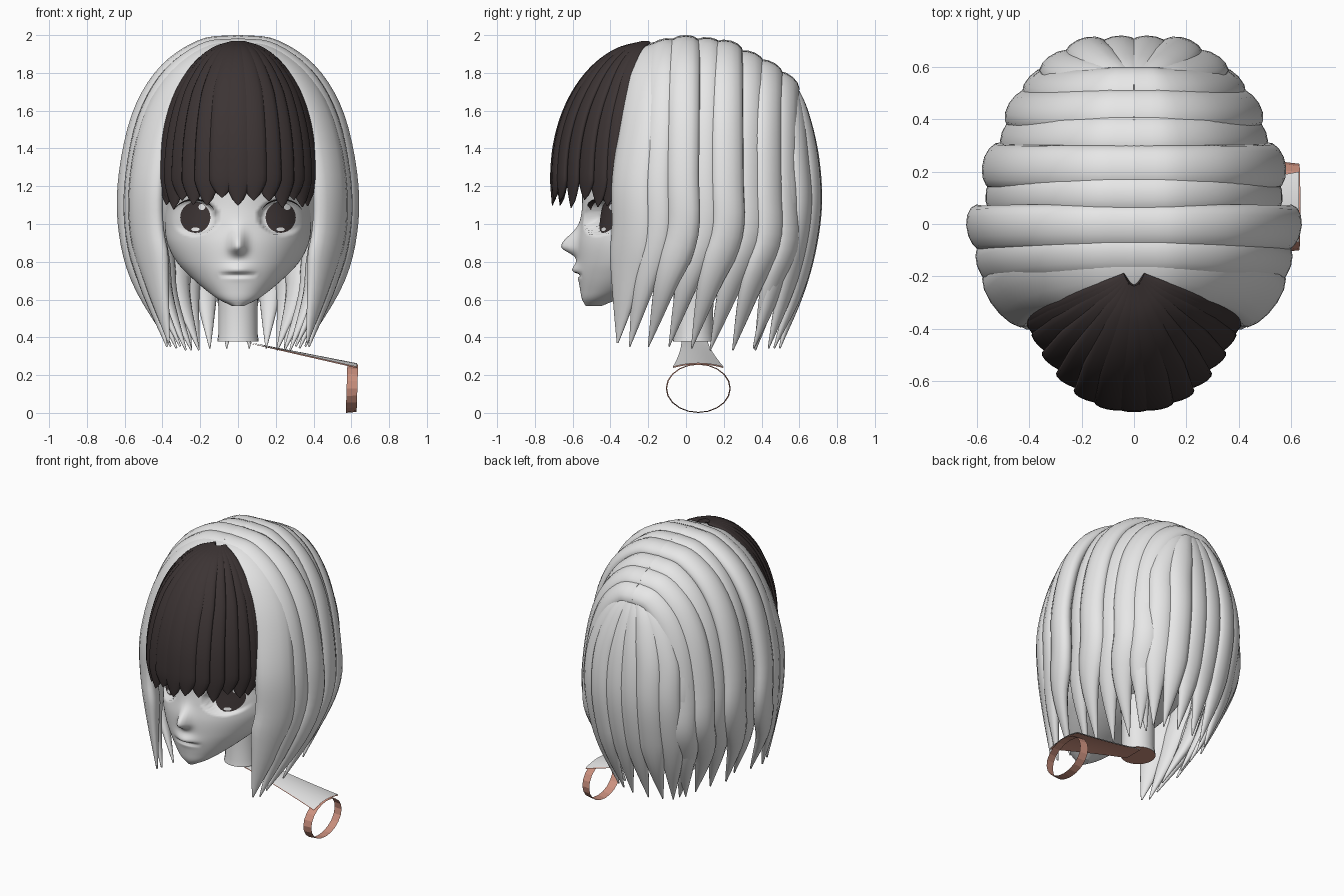
import bpy, math
from mathutils import Vector as V

if "Cube" in bpy.data.objects:
    bpy.data.objects.remove(bpy.data.objects["Cube"])


def material(name, rgb):
    m = bpy.data.materials.new(name)
    m.diffuse_color = (*rgb, 1)
    m.use_nodes = True
    m.node_tree.nodes["Principled BSDF"].inputs["Base Color"].default_value = m.diffuse_color
    return m


PALE = material("pale_grey", (0.8, 0.8, 0.8))
DARK = material("dark_brown", (0.045, 0.034, 0.034))
SALMON = material("salmon", (0.6, 0.28, 0.21))


def add(name, verts, faces, mat, smooth=True):
    me = bpy.data.meshes.new(name)
    me.from_pydata([tuple(v) for v in verts], [], faces)
    me.materials.append(mat)
    for p in me.polygons:
        p.use_smooth = smooth and len(p.vertices) == 4  # end caps stay flat
    me.update()
    ob = bpy.data.objects.new(name, me)
    bpy.context.collection.objects.link(ob)
    return ob


def spline(keys, t):
    """Smooth interpolation through rows (t, a, b, ...)."""
    n = len(keys)
    i = 0
    while i < n - 2 and t > keys[i + 1][0]:
        i += 1
    k0, k1 = keys[i], keys[i + 1]
    h = k1[0] - k0[0]
    s = min(1, max(0, (t - k0[0]) / h))

    def slope(j, c):
        a, b = keys[max(0, j - 1)], keys[min(n - 1, j + 1)]
        return (b[c] - a[c]) / (b[0] - a[0])
    out = []
    for c in range(1, len(k0)):
        out.append((2*s**3 - 3*s*s + 1)*k0[c] + (s**3 - 2*s*s + s)*h*slope(i, c)
                   + (3*s*s - 2*s**3)*k1[c] + (s**3 - s*s)*h*slope(i + 1, c))
    return out


def grid_faces(rows, cols, closed=False):
    return [(r*cols + c, r*cols + (c + 1) % cols, (r + 1)*cols + (c + 1) % cols, (r + 1)*cols + c)
            for r in range(rows - 1) for c in range(cols if closed else cols - 1)]


def lock(name, pts, center, width, depth, mat, flip=1, sides=14, n=32):
    """Tapered strand whose outer face follows the points; width is a function of 0..1."""
    keys = [(i / (len(pts) - 1), *p) for i, p in enumerate(pts)]
    path = [V(spline(keys, i / n)) for i in range(n + 1)]
    verts = []
    for i, p in enumerate(path):
        t = (path[min(n, i + 1)] - path[max(0, i - 1)]).normalized()
        out = p - center
        out = (out - t * out.dot(t)).normalized()
        side = t.cross(out)
        w = width(i / n)
        d = depth * min(1, w / width(0.5) + 0.05)
        for k in range(sides):
            a = 2 * math.pi * k / sides
            q = p - out * d + side * (w * math.cos(a)) + out * (d * math.sin(a))
            verts.append((q.x * flip, q.y, q.z))
    faces = grid_faces(n + 1, sides, True)
    faces += [tuple(range(sides))[::-1], tuple(range(n * sides, (n + 1) * sides))]
    if flip > 0:
        faces = [f[::-1] for f in faces]
    return add(name, verts, [f[::-1] for f in faces], mat)


def taper(w, start, power=0.85):
    return lambda t: w * (1 if t < start else max(0.04, ((1 - t) / (1 - start)) ** power))


# --- head: rows of z, half width, front y, back y ---
HEAD = [(0.565, 0.03, -0.53, -0.45), (0.60, 0.10, -0.55, -0.36), (0.65, 0.17, -0.56, -0.2),
        (0.72, 0.25, -0.57, 0.0), (0.80, 0.325, -0.575, 0.2), (0.90, 0.375, -0.575, 0.35),
        (1.0, 0.388, -0.56, 0.45), (1.1, 0.385, -0.55, 0.5), (1.3, 0.39, -0.55, 0.53),
        (1.5, 0.38, -0.52, 0.52), (1.7, 0.31, -0.42, 0.42), (1.84, 0.18, -0.25, 0.28),
        (1.9, 0.02, -0.02, 0.04)]
EYE_X, EYE_Z = 0.232, 1.035


def bell(v, s):
    return math.exp(-(v / s) ** 2)


def features(x, z):
    nose = 0.085 * bell(x, 0.04) * bell(z - 0.88, 0.08 if z > 0.88 else 0.04)
    lips = 0.03 * bell(x, 0.07) * bell(z - 0.755, 0.035)
    mouth = 0.03 * bell(z - 0.73, 0.011) * bell(x / 0.07, 1) if abs(x) < 0.1 else 0
    r = math.hypot((abs(x) - EYE_X) / 0.118, (z - EYE_Z) / 0.09)
    socket = (0.04 + 0.35 * (EYE_X - abs(x))) * min(1, max(0, (1.05 - r) / 0.12))
    return mouth + socket - nose - lips


def face_y(x, z):
    w, f, b = spline(HEAD, z)
    return (f + b)/2 - (b - f)/2 * math.sqrt(max(0, 1 - (x / w)**2)) + features(x, z)


ROWS, COLS = 135, 140
verts = []
for r in range(ROWS):
    z = 0.565 + 1.335 * r / (ROWS - 1)
    w, f, b = spline(HEAD, z)
    for c in range(COLS):
        a = 2 * math.pi * c / COLS
        x, y = w * math.sin(a), (f + b)/2 - (b - f)/2 * math.cos(a)
        verts.append((x, y + (features(x, z) if math.cos(a) > 0 else 0), z))
add("head", verts, grid_faces(ROWS, COLS, True) +
    [tuple(range(COLS))[::-1], tuple(range((ROWS - 1)*COLS, ROWS*COLS))], PALE)


# --- eyes: thin plates laid on the sockets ---
def plate(name, cx, cz, rx, rz, lift, mat):
    vs, R, C = [], 6, 28
    for r in range(R):
        for c in range(C):
            a, k = 2 * math.pi * c / C, max(0.02, r / (R - 1))
            x, z = cx + rx*k*math.cos(a), cz + rz*k*math.sin(a)
            vs.append((x, face_y(x, z) - lift, z))
    add(name, vs, [f[::-1] for f in grid_faces(R, C, True)] + [tuple(range(C))], mat)


for s in (-1, 1):
    cx = s * 0.226
    plate("iris", cx, 1.035, 0.08, 0.082, 0.006, DARK)
    plate("eye_highlight_top", cx + 0.035, 1.09, 0.018, 0.016, 0.01, PALE)
    plate("eye_highlight_low", cx, 0.972, 0.022, 0.01, 0.01, PALE)
    # upper lash strip
    vs = []
    for i in range(21):
        a = math.radians(25 + 130 * i / 20)
        for k in (1.0, 1.0 + 0.1 * math.sin(math.pi * i / 20)):
            x, z = s*EYE_X + 0.118*k*math.cos(a), EYE_Z + 0.09*k*math.sin(a)
            vs.append((x, face_y(x, z) - 0.012, z))
    add("upper_lash", vs, grid_faces(21, 2), DARK)

# --- neck with salmon underside ---
vs = [((0.10 + d) * math.cos(a), 0.04 + (0.10 + d) * math.sin(a), z)
      for z, d in ((0.378, 0.01), (0.42, 0.004), (0.55, 0.004), (0.85, 0.015))
      for a in [2 * math.pi * c / 24 for c in range(24)]]
add("neck", vs, grid_faces(4, 24, True), PALE)
add("neck_underside", vs[:24], [tuple(range(24))[::-1]], SALMON, False)


# --- shoulder strip and arm ring on one side ---
def strip(name, drop, mat, flip):
    vs = []
    for i in range(13):
        s = i / 12
        for j in range(9):
            t = j / 4 - 1
            vs.append((0.04 + 0.59*s, 0.045 + 0.02*s + t*(0.07 + 0.065*s**1.5),
                       0.378 - 0.115*s - 0.02*t*t*s - drop))
    fs = grid_faces(13, 9)
    add(name, vs, [f[::-1] for f in fs] if flip else fs, mat)


strip("shoulder_top", 0, PALE, True)
strip("shoulder_underside", 0.006, SALMON, False)
vs = [(x + 0.004 * math.sin(a), 0.065 + k * 0.172 * math.cos(a), 0.13 + k * 0.13 * math.sin(a))
      for x, k in ((0.575, 1), (0.632, 0.96)) for a in [2 * math.pi * c / 20 for c in range(20)]]
add("arm_ring", vs, grid_faces(2, 20, True), SALMON, False)

# --- inner hair cap that closes gaps between strands ---
vs = []
for r in range(17):
    e = math.radians(-30 + 119.5 * r / 16)
    for c in range(40):
        a = 2 * math.pi * c / 40
        vs.append((0.47*math.cos(e)*math.cos(a), 0.13 + 0.48*math.cos(e)*math.sin(a), 1.25 + 0.66*math.sin(e)))
add("hair_cap", vs, grid_faces(17, 40, True) + [tuple(range(640, 680))], PALE)

# --- side strands: y top, z top, x max, y middle, y tip, x tip, z tip, half width ---
SIDE = [(-0.20, 1.955, 0.525, -0.32, -0.365, 0.37, 0.37, 0.13),
        (-0.13, 1.98, 0.585, -0.18, -0.30, 0.38, 0.35, 0.09),
        (-0.02, 2.00, 0.63, -0.03, -0.20, 0.36, 0.35, 0.09),
        (0.11, 1.99, 0.56, 0.10, -0.09, 0.31, 0.35, 0.085),
        (0.22, 1.975, 0.57, 0.23, 0.03, 0.33, 0.34, 0.09),
        (0.345, 1.915, 0.49, 0.36, 0.13, 0.28, 0.33, 0.09),
        (0.455, 1.86, 0.46, 0.47, 0.25, 0.25, 0.33, 0.09),
        (0.55, 1.79, 0.38, 0.57, 0.37, 0.21, 0.33, 0.09)]
ARC = [(0, 1, 0), (0.32, 0.985, 0), (0.65, 0.9, 0.25), (0.88, 0.755, 0.6),
       (1, 0.55, 1), (1, 0.37, 1), (0.88, 0.2, 1.5)]
CENTER = V((0, 0.1, 1.1))
for yt, zt, xm, ym, ye, xe, ze, w in SIDE:
    pts = []
    for fx, fz, k in ARC:
        y = yt + (ym - yt)*k if k <= 1 else ym + (ye - ym)*(k - 1)
        pts.append((fx * xm, y, ze + (zt - ze) * fz))
    pts.append((xe, ye, ze))
    for s in (-1, 1):
        lock("side_strand", pts, CENTER, taper(w, 0.79), 0.055, PALE, s)

# --- back strands fanning from the crown: x, y at widest, x tip, y tip ---
for x, ym, xe, ye in [(0.065, 0.72, 0.06, 0.50), (0.2, 0.71, 0.15, 0.47),
                      (0.31, 0.65, 0.21, 0.44), (0.37, 0.58, 0.25, 0.36)]:
    pts = [(0.15*x, 0.56, 1.775), (0.6*x, 0.54 + (ym - 0.54)*0.55, 1.62), (0.92*x, ym - 0.02, 1.38),
           (x, ym, 1.12), (0.98*x, ym - 0.03, 0.87), (0.9*x, ym - 0.1, 0.62), (xe, ye, 0.34)]
    for s in (-1, 1):
        lock("back_strand", pts, CENTER, lambda t: taper(0.085, 0.76)(t) * min(1, 0.5 + 2*t), 0.05, PALE, s)

# --- dark fringe fanning from the crown ---
N = 15
for i in range(N):
    u = math.sin((2 * i / (N - 1) - 1) * math.pi / 2)
    end = 1.12 + 0.025 * math.sin(i * 2.4) - 0.02 * abs(u)
    pts = []
    for j in range(7):
        th = math.radians(4 + 86 * j / 6)
        h = math.sin(th)
        pts.append((0.39*u*h, -0.2 - h*(0.52 - 0.31*abs(u)**2.4), 1.25 + 0.72*math.cos(th)))
    pts.append((0.38 * u, pts[-1][1] + 0.01, end))
    lock("fringe_strand", pts, V((0, -0.05, 1.2)),
         lambda t: taper(0.07, 0.88, 0.6)(t) * min(1, 0.4 + 1.3*t), 0.024, DARK)
